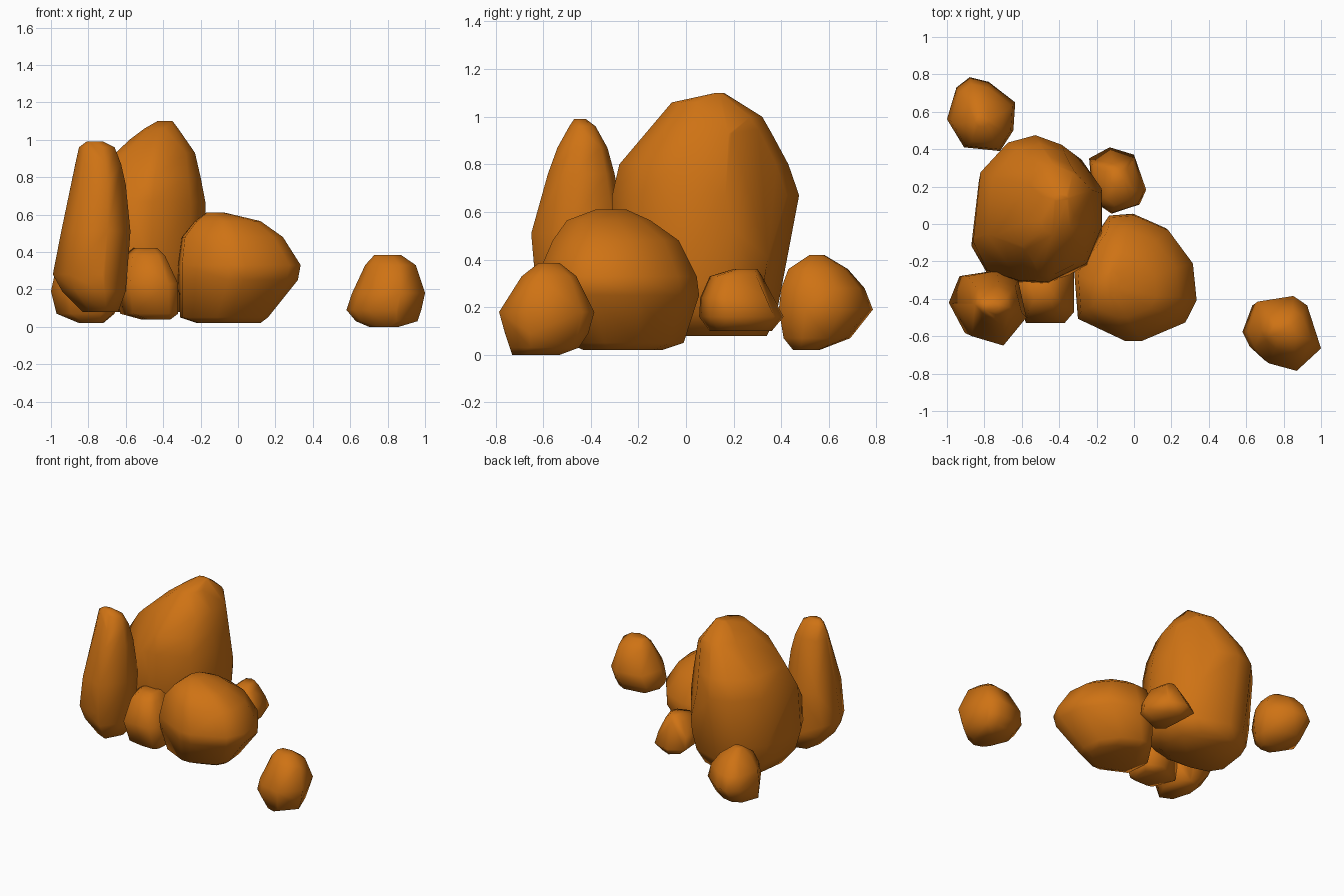
import bpy, bmesh, math

stone = bpy.data.materials.new("orange_stone")
stone.diffuse_color = (0.62, 0.17, 0.007, 1)


def rock(name, outline, levels, cuts=()):
    """Convex faceted rock: a plan outline fitted to each level (z, x0, x1, y0, y1).
    Each cut (nx, ny, nz, distance) chops a slanted facet off the rock."""
    xs, ys = zip(*outline)
    ax, bx, ay, by = min(xs), max(xs), min(ys), max(ys)
    bm = bmesh.new()
    for z, x0, x1, y0, y1 in levels:
        for x, y in outline:
            u, v = (x - ax) / (bx - ax), (y - ay) / (by - ay)
            bm.verts.new((x0 + u * (x1 - x0), y0 + v * (y1 - y0), z))
    res = bmesh.ops.convex_hull(bm, input=bm.verts[:])
    spare = {g for g in res["geom_interior"] + res["geom_unused"]
             if isinstance(g, bmesh.types.BMVert)}
    bmesh.ops.delete(bm, geom=list(spare), context='VERTS')
    for nx, ny, nz, d in cuts:
        k = d / (nx * nx + ny * ny + nz * nz)
        bmesh.ops.bisect_plane(bm, geom=bm.verts[:] + bm.edges[:] + bm.faces[:],
                               plane_co=(nx * k, ny * k, nz * k),
                               plane_no=(nx, ny, nz), clear_outer=True)
        bmesh.ops.holes_fill(bm, edges=bm.edges[:], sides=0)
    bmesh.ops.dissolve_limit(bm, angle_limit=math.radians(4),
                             verts=bm.verts[:], edges=bm.edges[:])
    bmesh.ops.recalc_face_normals(bm, faces=bm.faces[:])
    mesh = bpy.data.meshes.new(name)
    bm.to_mesh(mesh)
    bm.free()
    mesh.materials.append(stone)
    ob = bpy.data.objects.new(name, mesh)
    bpy.context.collection.objects.link(ob)
    bpy.ops.object.select_all(action='DESELECT')
    ob.select_set(True)
    bpy.context.view_layer.objects.active = ob
    bpy.ops.object.shade_smooth_by_angle(angle=math.radians(85))


# Largest boulder
rock("main_boulder",
     [(-.87, -.1), (-.83, .27), (-.68, .43), (-.53, .47), (-.28, .38), (-.17, .2),
      (-.17, -.03), (-.25, -.22), (-.46, -.32), (-.62, -.31), (-.79, -.25)],
     [(.08, -.79, -.28, -.13, .34), (.17, -.85, -.2, -.26, .38),
      (.3, -.87, -.17, -.32, .41), (.67, -.86, -.175, -.31, .475),
      (.8, -.79, -.2, -.28, .43), (.93, -.65, -.23, -.17, .36),
      (1.0, -.58, -.28, -.11, .32), (1.06, -.5, -.32, -.06, .22),
      (1.1, -.43, -.35, .12, .16)],
     cuts=[(-.56, -.7, .44, .83), (.77, .63, .12, .05)])

# Tall narrow stone
rock("standing_stone",
     [(-.99, -.43), (-.93, -.28), (-.75, -.25), (-.62, -.3), (-.57, -.5),
      (-.71, -.65), (-.9, -.6)],
     [(.08, -.83, -.64, -.57, -.26), (.19, -.94, -.6, -.62, -.25),
      (.28, -.99, -.59, -.63, -.25), (.51, -.945, -.575, -.65, -.25),
      (.76, -.89, -.6, -.58, -.3), (.87, -.87, -.625, -.54, -.33),
      (.96, -.85, -.66, -.49, -.38), (.99, -.81, -.72, -.47, -.42)])

# Round boulder at the front
rock("front_boulder",
     [(-.32, -.24), (-.3, -.5), (-.05, -.62), (.04, -.62), (.27, -.52), (.33, -.4),
      (.31, -.2), (.18, -.02), (0, .06), (-.13, .05)],
     [(.02, -.22, .12, -.43, -.1), (.05, -.31, .16, -.5, -.01),
      (.25, -.32, .32, -.61, .055), (.33, -.32, .335, -.625, .045),
      (.48, -.3, .24, -.56, -.03), (.565, -.23, .12, -.5, -.15),
      (.61, -.17, -.07, -.38, -.25)])

# Small stone wedged between the larger ones
rock("wedged_stone",
     [(-.64, -.31), (-.57, -.53), (-.37, -.53), (-.32, -.47), (-.32, -.25), (-.45, -.18)],
     [(.04, -.52, -.36, -.45, -.27), (.07, -.63, -.32, -.48, -.22),
      (.23, -.65, -.32, -.53, -.18), (.38, -.61, -.39, -.46, -.22),
      (.42, -.56, -.43, -.4, -.28)])

# Loose stone off to the right
rock("loose_stone",
     [(.58, -.57), (.635, -.41), (.84, -.38), (.92, -.43), (1, -.66), (.86, -.78),
      (.7, -.74), (.62, -.66)],
     [(0, .7, .86, -.73, -.53), (.03, .63, .96, -.74, -.45),
      (.09, .58, .98, -.76, -.41), (.18, .61, 1, -.785, -.385),
      (.33, .68, .95, -.69, -.46), (.385, .73, .87, -.62, -.53)])

# Stone at the back left
rock("back_left_stone",
     [(-1, .56), (-.95, .73), (-.88, .785), (-.78, .76), (-.64, .65), (-.65, .5),
      (-.72, .39), (-.91, .41)],
     [(.02, -.85, -.72, .45, .56), (.07, -.97, -.66, .41, .69),
      (.19, -1, -.635, .39, .785), (.28, -.98, -.65, .4, .75),
      (.36, -.92, -.7, .43, .68), (.42, -.85, -.78, .52, .58)])

# Smallest stone at the back, propped against the main boulder
rock("back_right_stone",
     [(-.24, .35), (-.13, .41), (0, .37), (.065, .18), (.03, .1), (-.12, .05), (-.22, .12)],
     [(.1, -.17, 0, .1, .36), (.16, -.24, .065, .055, .41),
      (.24, -.22, .05, .06, .37), (.33, -.17, 0, .1, .32),
      (.36, -.13, -.05, .2, .3)])
